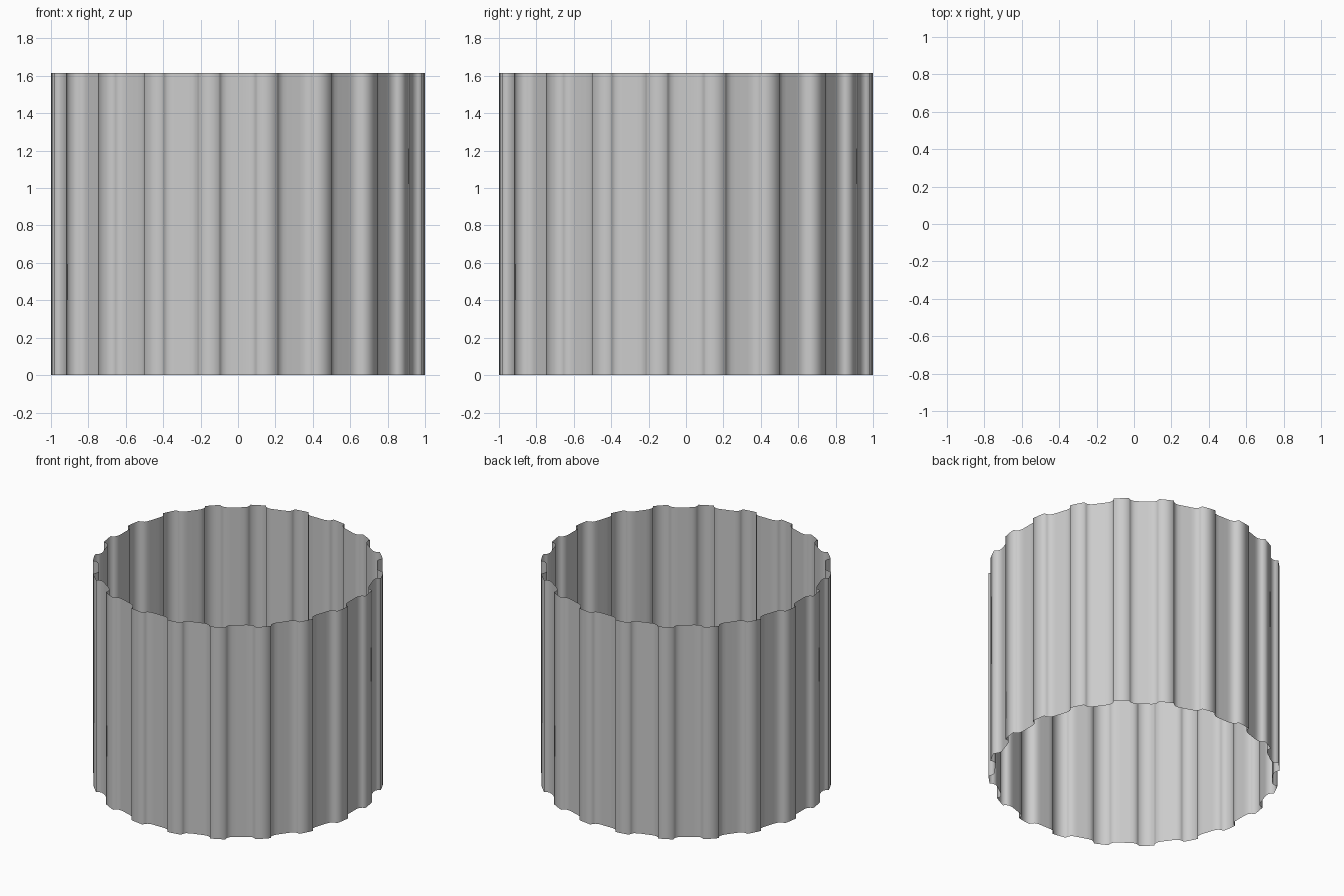
import bpy, bmesh, math

if "Cube" in bpy.data.objects:
    bpy.data.objects.remove(bpy.data.objects["Cube"])

HEIGHT = 1.615
PERIODS = 20

# Half of one rib-and-groove period: (degrees from rib centre, radius)
half = [(0, 1.0055), (3, 1.0055), (3.4, 0.985), (4.2, 0.970),
        (5.5, 0.962), (7, 0.960), (9, 0.960)]
period = [(-a, r) for a, r in reversed(half[1:-1])] + half

# Ribs sit midway between the axes (9, 27, 45 ... degrees)
outline = []
for i in range(PERIODS):
    centre = 9 + 360 / PERIODS * i
    for a, r in period:
        t = math.radians(centre + a)
        outline.append((r * math.cos(t), r * math.sin(t)))

# Open fluted sleeve: a single-surface wall with no caps
bm = bmesh.new()
bottom = [bm.verts.new((x, y, 0)) for x, y in outline]
top = [bm.verts.new((x, y, HEIGHT)) for x, y in outline]
n = len(outline)
for i in range(n):
    j = (i + 1) % n
    face = bm.faces.new((bottom[i], bottom[j], top[j], top[i]))
    face.smooth = True

mesh = bpy.data.meshes.new("fluted_sleeve")
bm.to_mesh(mesh)
bm.free()
sleeve = bpy.data.objects.new("fluted_sleeve", mesh)
bpy.context.collection.objects.link(sleeve)
